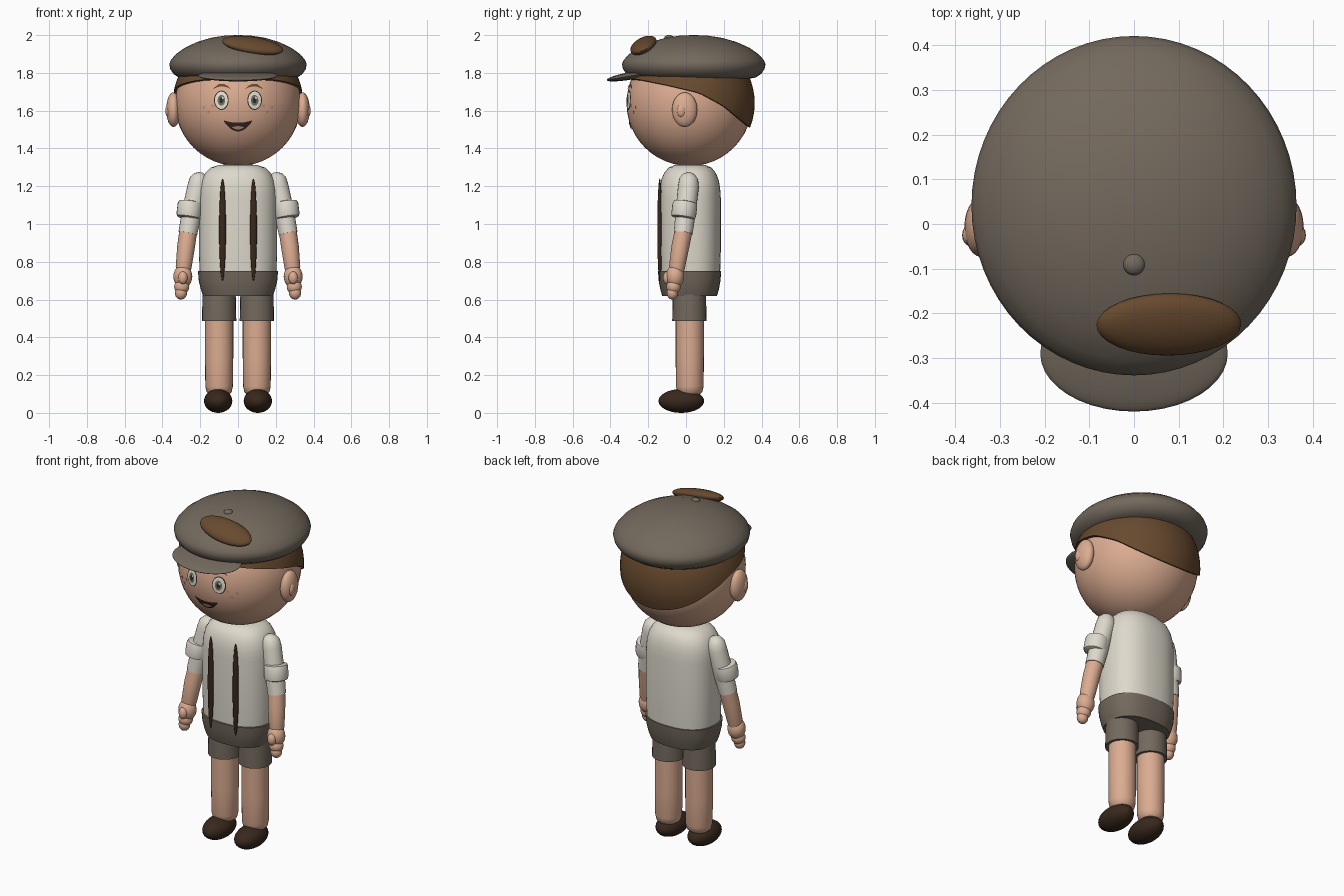
import bpy
import bmesh
from math import sin, cos, pi, sqrt, radians, acos
from mathutils import Vector, Matrix, Euler

cube = bpy.data.objects.get("Cube")
if cube:
    bpy.data.objects.remove(cube, do_unlink=True)


def material(name, rgb):
    """Flat colour from 0-255 display values, stored as linear."""
    lin = [((c / 255 + 0.055) / 1.055) ** 2.4 for c in rgb] + [1]
    m = bpy.data.materials.new(name)
    m.use_nodes = True
    m.diffuse_color = lin
    m.node_tree.nodes["Principled BSDF"].inputs["Base Color"].default_value = lin
    return m


SKIN = material("skin", (220, 172, 145))
BLUSH = material("blush", (204, 148, 122))
HAIR = material("hair brown", (104, 74, 47))
CLOTH = material("grey brown cloth", (115, 105, 93))
SHIRT = material("cream shirt", (222, 217, 204))
DARK = material("dark brown", (56, 40, 29))
WHITE = material("eye white", (228, 226, 214))
IRIS = material("iris grey", (112, 118, 104))

parts = []
HEAD = Vector((0, 0.018, 1.64))
HEAD_R = 0.333


def add(name, bm, mat):
    bmesh.ops.recalc_face_normals(bm, faces=bm.faces)
    me = bpy.data.meshes.new(name)
    bm.to_mesh(me)
    bm.free()
    me.materials.append(mat)
    ob = bpy.data.objects.new(name, me)
    bpy.context.collection.objects.link(ob)
    parts.append(ob)
    return ob


def ellipsoid(name, centre, radii, mat, rot=(0, 0, 0), seg=32):
    bm = bmesh.new()
    bmesh.ops.create_uvsphere(bm, u_segments=seg, v_segments=seg // 2, radius=1)
    turn = Euler([radians(a) for a in rot]).to_matrix().to_4x4()
    bm.transform(Matrix.Translation(centre) @ turn @ Matrix.Diagonal((*radii, 1)))
    return add(name, bm, mat)


def loft(name, rings, mat):
    """Skin equal-length rings of points and cap both ends."""
    bm = bmesh.new()
    rows = [[bm.verts.new(p) for p in ring] for ring in rings]
    n = len(rows[0])
    for a, b in zip(rows, rows[1:]):
        for i in range(n):
            j = (i + 1) % n
            bm.faces.new((a[i], a[j], b[j], b[i]))
    bm.faces.new(rows[0])
    bm.faces.new(rows[-1])
    return add(name, bm, mat)


def lathe(name, profile, rx, ry, cy, mat, power=2.0, seg=48):
    """Profile of (scale, z) swept round a rounded oval."""
    def oval(t, r, trig):
        c = trig(t)
        return r * (1 if c >= 0 else -1) * abs(c) ** (2 / power)
    angles = [2 * pi * i / seg for i in range(seg)]
    return loft(name, [[(s * oval(t, rx, cos), cy + s * oval(t, ry, sin), z)
                        for t in angles] for s, z in profile], mat)


def tube(name, nodes, mat, seg=24):
    """Round limb through (x, y, z, radius) nodes."""
    axis = (Vector(nodes[-1][:3]) - Vector(nodes[0][:3])).normalized()
    u = axis.orthogonal().normalized()
    v = axis.cross(u)
    return loft(name, [[Vector(n[:3]) + n[3] * (u * cos(2 * pi * i / seg) + v * sin(2 * pi * i / seg))
                        for i in range(seg)] for n in nodes], mat)


def face_plate(name, cx, half, low, high, lift, mat, cols=20, rows=6):
    """Thin patch on the face between two edge curves of u in -1..1."""
    bm = bmesh.new()
    grid = []
    for i in range(cols + 1):
        u = -cos(pi * i / cols)
        x = cx + half * u
        line = []
        for j in range(rows + 1):
            z = low(u) + (high(u) - low(u)) * j / rows
            depth = sqrt((HEAD_R + lift) ** 2 - x * x - (z - HEAD.z) ** 2)
            line.append(bm.verts.new((x, HEAD.y - depth, z)))
        grid.append(line)
    for a, b in zip(grid, grid[1:]):
        for j in range(rows):
            bm.faces.new((a[j], b[j], b[j + 1], a[j + 1]))
    bmesh.ops.remove_doubles(bm, verts=bm.verts, dist=1e-5)
    bm.normal_update()
    return add(name, bm, mat)


def face_oval(name, cx, cz, rx, rz, lift, mat):
    def edge(s):
        return lambda u: cz + s * rz * sqrt(max(0, 1 - u * u))
    return face_plate(name, cx, rx, edge(-1), edge(1), lift, mat)


# Head and hair
ellipsoid("head", HEAD, (HEAD_R,) * 3, SKIN, seg=48)


def hairline(y):
    line = [(-0.4, 1.775), (-0.25, 1.765), (-0.1, 1.735), (0.07, 1.695),
            (0.2, 1.625), (0.29, 1.55), (0.4, 1.46)]
    for (a, za), (b, zb) in zip(line, line[1:]):
        if y <= b:
            return za + (zb - za) * (y - a) / (b - a)
    return line[-1][1]


HAIR_R = HEAD_R + 0.013
SEG = 64
edge_angle = []
for i in range(SEG):
    t, polar = 2 * pi * i / SEG, 1.3
    for _ in range(30):
        y = HEAD.y + HAIR_R * sin(polar) * sin(t)
        polar = 0.5 * polar + 0.5 * acos((hairline(y) - HEAD.z) / HAIR_R)
    edge_angle.append(polar)


def hair_ring(k, r):
    return [HEAD + r * Vector((sin(k * p) * cos(2 * pi * i / SEG),
                               sin(k * p) * sin(2 * pi * i / SEG), cos(k * p)))
            for i, p in enumerate(edge_angle)]


loft("hair", [hair_ring(k / 16, HAIR_R) for k in range(1, 17)] + [hair_ring(1, HEAD_R - 0.01)], HAIR)
hair = parts[-1].data
bm = bmesh.new()
bm.from_mesh(hair)
bmesh.ops.delete(bm, geom=[max(bm.faces, key=lambda f: len(f.verts) * 10 - f.calc_center_median().z)],
                 context="FACES_ONLY")
bm.to_mesh(hair)
bm.free()

# Flat cap with brim, button and sewn patch
lathe("cap", [(0.02, 2.0), (0.2, 1.997), (0.4, 1.985), (0.6, 1.963), (0.78, 1.932), (0.91, 1.897),
              (0.98, 1.866), (1, 1.845), (0.985, 1.82), (0.94, 1.795), (0.86, 1.775),
              (0.7, 1.765), (0.3, 1.762)], 0.364, 0.38, 0.041, CLOTH, seg=64)
ellipsoid("cap_brim", (0, -0.29, 1.785), (0.21, 0.132, 0.02), CLOTH, (10, 0, 0), 40)
ellipsoid("cap_button", (0, -0.09, 1.985), (0.025, 0.025, 0.016), CLOTH, seg=16)
ellipsoid("cap_patch", (0.078, -0.225, 1.945), (0.164, 0.075, 0.036), HAIR, (25, 9, 0))

# Mouth
face_plate("mouth", 0, 0.073, lambda u: 1.54 - 0.05 * (1 - u * u), lambda u: 1.536 + 0.012 * u * u,
           0.004, DARK)
face_plate("tongue", 0, 0.032, lambda u: 1.512 - 0.012 * (1 - u * u),
           lambda u: 1.512 + 0.006 * (1 - u * u), 0.006, BLUSH)

# Waist, shirt
lathe("shirt", [(0.98, 0.74), (1, 0.85), (1, 1.14), (0.98, 1.19), (0.93, 1.235), (0.84, 1.27),
                (0.7, 1.298), (0.5, 1.312), (0.1, 1.318)], 0.207, 0.163, 0.021, SHIRT, 2.4)
lathe("shorts_waist", [(0.9, 0.752), (1, 0.75), (0.98, 0.7), (0.93, 0.655), (0.87, 0.62), (0.1, 0.62)],
      0.212, 0.167, 0.019, CLOTH, 2.4)

for side, s in (("left", 1), ("right", -1)):
    # Face details
    ex = s * 0.088
    face_oval(side + "_eye_rim", ex, 1.655, 0.039, 0.051, 0.003, DARK)
    face_oval(side + "_eye_white", ex, 1.655, 0.034, 0.046, 0.005, WHITE)
    face_oval(side + "_iris", ex, 1.655, 0.02, 0.029, 0.007, IRIS)
    face_oval(side + "_pupil", ex, 1.655, 0.011, 0.016, 0.008, DARK)
    face_oval(side + "_eye_glint", ex + 0.007, 1.668, 0.005, 0.006, 0.009, WHITE)
    face_plate(side + "_brow", s * 0.085, 0.046, lambda u: 1.728 - 0.014 * u * u,
               lambda u: 1.742 - 0.026 * u * u, 0.006, HAIR)
    for k, (fx, fz) in enumerate(((0.135, 1.625), (0.155, 1.592), (0.18, 1.618))):
        face_oval(f"{side}_freckle_{k}", s * fx, fz, 0.008, 0.008, 0.004, BLUSH)

    # Ears
    ellipsoid(side + "_ear", (s * 0.342, -0.007, 1.605), (0.038, 0.067, 0.092), SKIN, seg=24)
    ellipsoid(side + "_ear_fold", (s * 0.368, -0.025, 1.6), (0.017, 0.024, 0.036), SKIN, seg=16)

    # Braces
    ellipsoid(side + "_brace", (s * 0.082, -0.139, 0.97), (0.018, 0.013, 0.272), DARK, seg=24)

    # Arm, sleeve and rolled cuff
    tube(side + "_sleeve", [(s * 0.196, 0.017, 1.272, 0.012), (s * 0.199, 0.016, 1.262, 0.033),
                            (s * 0.205, 0.015, 1.24, 0.049), (s * 0.212, 0.013, 1.2, 0.055),
                            (s * 0.24, 0, 1.08, 0.054), (s * 0.266, -0.015, 0.95, 0.05)], SHIRT)
    tube(side + "_cuff", [(s * 0.25, -0.002, 1.118, 0.05), (s * 0.251, -0.003, 1.115, 0.062),
                          (s * 0.254, -0.006, 1.1, 0.066), (s * 0.26, -0.012, 1.05, 0.066),
                          (s * 0.262, -0.015, 1.035, 0.062), (s * 0.263, -0.015, 1.03, 0.05)], SHIRT)
    tube(side + "_forearm", [(s * 0.262, -0.012, 0.97, 0.047), (s * 0.275, -0.03, 0.88, 0.047),
                             (s * 0.288, -0.048, 0.77, 0.042), (s * 0.29, -0.05, 0.74, 0.035)], SKIN)
    ellipsoid(side + "_palm", (s * 0.292, -0.058, 0.722), (0.05, 0.048, 0.062), SKIN, seg=24)
    ellipsoid(side + "_fingers", (s * 0.298, -0.066, 0.668), (0.04, 0.038, 0.04), SKIN, seg=24)
    ellipsoid(side + "_fingertips", (s * 0.302, -0.072, 0.635), (0.032, 0.03, 0.035), SKIN, seg=24)
    ellipsoid(side + "_thumb", (s * 0.292, -0.1, 0.715), (0.025, 0.022, 0.034), SKIN, seg=16)

    # Shorts leg, leg and shoe
    lx = s * 0.1
    tube(side + "_shorts_leg", [(lx, 0.018, 0.7, 0.082), (lx, 0.018, 0.62, 0.088),
                                (lx, 0.018, 0.487, 0.091)], CLOTH)
    tube(side + "_leg", [(lx, 0.02, 0.55, 0.075), (lx, 0.02, 0.3, 0.075), (lx, 0.02, 0.14, 0.073),
                         (lx, 0.02, 0.11, 0.066), (lx, 0.02, 0.1, 0.055)], SKIN)
    ellipsoid(side + "_shoe", (s * 0.105, -0.025, 0.063), (0.075, 0.121, 0.063), DARK)

# Smooth shading with sharp edges kept
bpy.ops.object.select_all(action="DESELECT")
for ob in parts:
    ob.select_set(True)
bpy.context.view_layer.objects.active = parts[0]
bpy.ops.object.shade_smooth_by_angle(angle=radians(40))
